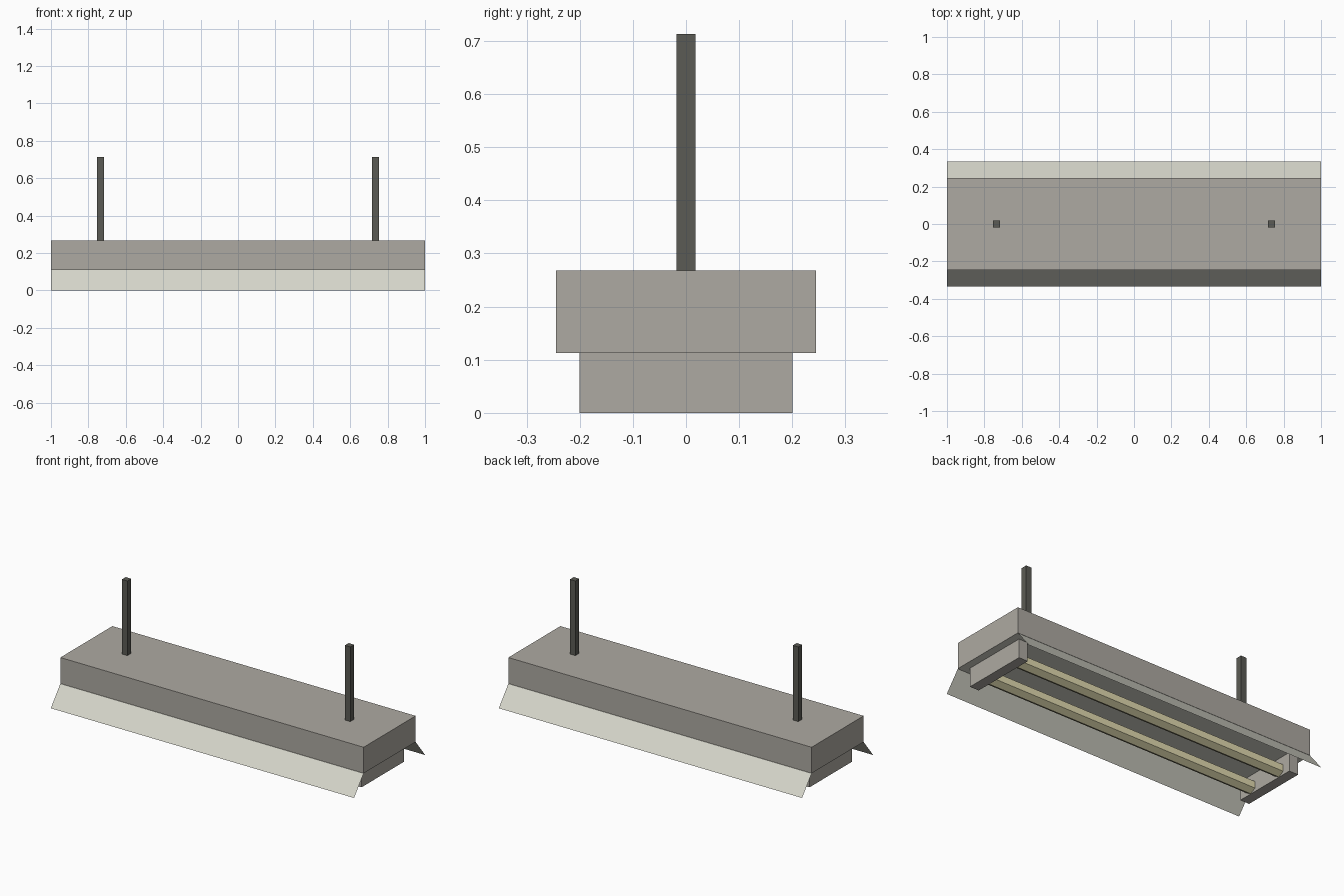
import bpy, bmesh, math

if "Cube" in bpy.data.objects:
    bpy.data.objects.remove(bpy.data.objects["Cube"])


def material(name, rgb):
    m = bpy.data.materials.new(name)
    m.diffuse_color = (*rgb, 1)
    m.use_nodes = True
    m.node_tree.nodes["Principled BSDF"].inputs["Base Color"].default_value = m.diffuse_color
    return m


GREY = material("warm_grey_metal", (0.42, 0.40, 0.36))
CREAM = material("cream_reflector", (0.68, 0.68, 0.60))
TUBE = material("pale_yellow_tube", (0.75, 0.70, 0.43))
DARK = material("dark_grey_rod", (0.105, 0.105, 0.09))


def finish(name, bm, mat):
    me = bpy.data.meshes.new(name)
    bm.to_mesh(me)
    bm.free()
    me.materials.append(mat)
    ob = bpy.data.objects.new(name, me)
    bpy.context.collection.objects.link(ob)
    return ob


def box(name, lo, hi, mat):
    bm = bmesh.new()
    bmesh.ops.create_cube(bm, size=1)
    for v in bm.verts:
        v.co = [(a + b) / 2 + c * (b - a) for a, b, c in zip(lo, hi, v.co)]
    return finish(name, bm, mat)


# Main housing
box("housing", (-1, -0.245, 0.113), (1, 0.245, 0.268), GREY)

# Folded reflector sheet: underside plus two sloping flaps
bm = bmesh.new()
profile = [(-0.335, 0.0), (-0.245, 0.112), (0.245, 0.112), (0.335, 0.0)]
rows = [[bm.verts.new((x, y, z)) for x in (-1, 1)] for y, z in profile]
for a, b in zip(rows, rows[1:]):
    bm.faces.new((a[0], a[1], b[1], b[0]))
finish("reflector", bm, CREAM)

for side, s in (("left", -1), ("right", 1)):
    # Lamp holder across each end
    x0, x1 = sorted((s * 0.895, s * 0.955))
    box(side + "_lamp_holder", (x0, -0.2, 0), (x1, 0.2, 0.113), GREY)
    # Square hanging rod
    c = s * 0.735
    box(side + "_hanging_rod", (c - 0.018, -0.018, 0.268), (c + 0.018, 0.018, 0.713), DARK)

# Two six-sided lamp tubes
for side, y in (("front", -0.115), ("back", 0.115)):
    bm = bmesh.new()
    rings = [[bm.verts.new((x, y + 0.04 * math.cos(a), 0.041 + 0.04 * math.sin(a)))
              for a in (math.radians(30 + 60 * i) for i in range(6))]
             for x in (-0.896, 0.896)]
    for i in range(6):
        j = (i + 1) % 6
        bm.faces.new((rings[0][i], rings[0][j], rings[1][j], rings[1][i]))
    for r in rings:
        bm.faces.new(r)
    bmesh.ops.recalc_face_normals(bm, faces=bm.faces)
    finish(side + "_lamp_tube", bm, TUBE)
